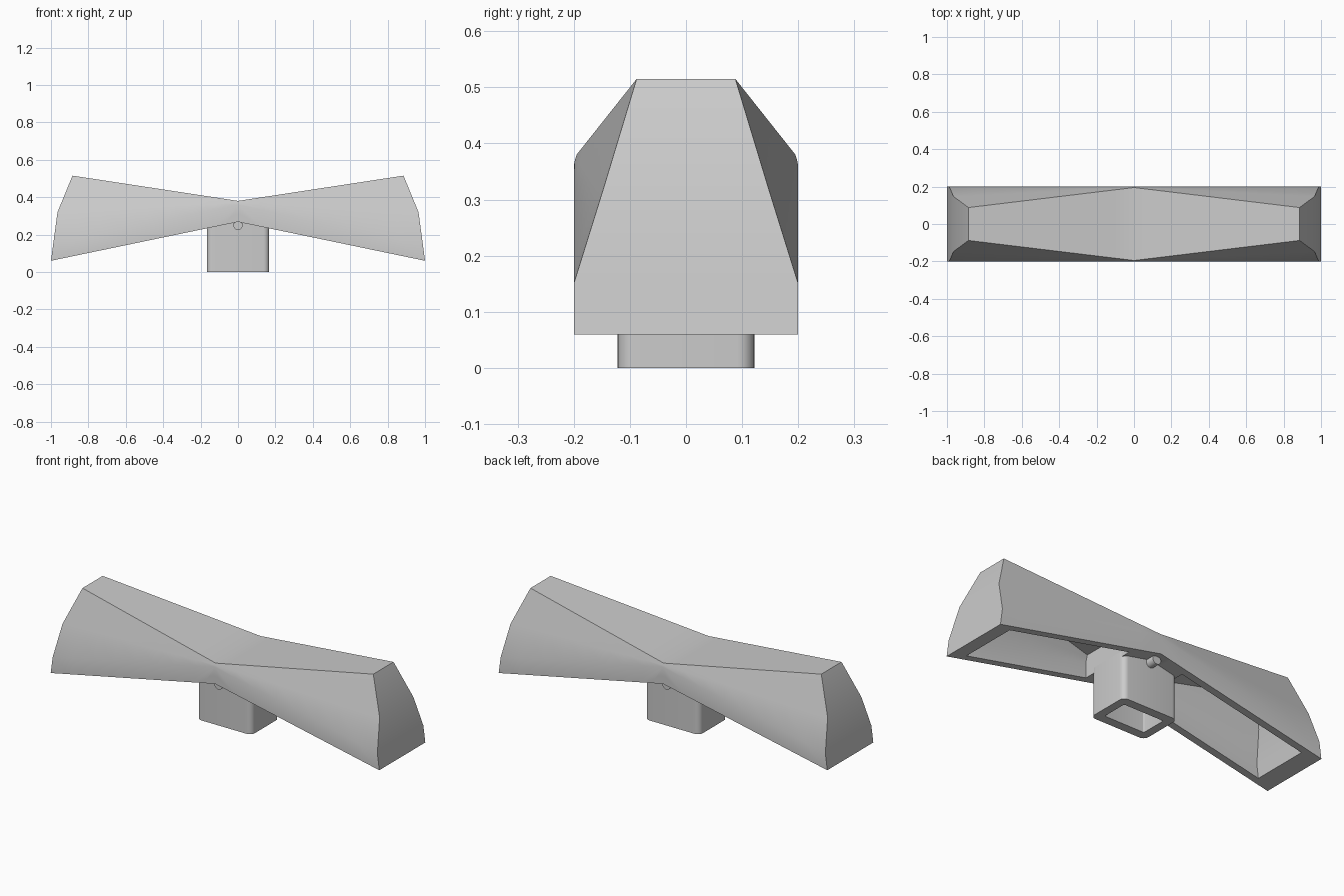
import bpy, bmesh, math
from mathutils import Vector

cube = bpy.data.objects.get("Cube")
if cube:
    bpy.data.objects.remove(cube, do_unlink=True)

grey = bpy.data.materials.new("light grey")
grey.use_nodes = True
colour = (0.6, 0.6, 0.6, 1)
grey.diffuse_color = colour
grey.node_tree.nodes["Principled BSDF"].inputs["Base Color"].default_value = colour


def finish(bm, name):
    bmesh.ops.recalc_face_normals(bm, faces=bm.faces)
    mesh = bpy.data.meshes.new(name)
    bm.to_mesh(mesh)
    bm.free()
    obj = bpy.data.objects.new(name, mesh)
    bpy.context.collection.objects.link(obj)
    mesh.materials.append(grey)
    return obj


def activate(obj):
    bpy.ops.object.select_all(action='DESELECT')
    obj.select_set(True)
    bpy.context.view_layer.objects.active = obj


def smooth(obj):
    activate(obj)
    bpy.ops.object.shade_smooth_by_angle(angle=math.radians(30))


def cut(obj, cutter):
    mod = obj.modifiers.new("cut", 'BOOLEAN')
    mod.operation = 'DIFFERENCE'
    mod.solver = 'EXACT'
    mod.object = cutter
    activate(obj)
    bpy.ops.object.modifier_apply(modifier=mod.name)
    bpy.data.objects.remove(cutter, do_unlink=True)


def loft(name, half_sections, steps=8):
    """Skin between half sections, each mirrored across y."""
    bm = bmesh.new()
    rings = []
    pairs = list(zip(half_sections, half_sections[1:]))
    for n, (a, b) in enumerate(pairs):
        for i in range(0 if n == 0 else 1, steps + 1):
            half = [Vector(p).lerp(Vector(q), i / steps) for p, q in zip(a, b)]
            ring = half + [Vector((p.x, -p.y, p.z)) for p in reversed(half)]
            rings.append([bm.verts.new(p) for p in ring])
    for r, s in zip(rings, rings[1:]):
        for i in range(len(r)):
            j = (i + 1) % len(r)
            bm.faces.new((r[i], r[j], s[j], s[i]))
    for ring in (rings[0], rings[-1]):
        k = len(ring)
        for i in range(k // 2 - 1):
            bm.faces.new((ring[i], ring[i + 1], ring[k - 2 - i], ring[k - 1 - i]))
    return finish(bm, name)


def flip(points):
    return [(-x, y, z) for x, y, z in points]


def cylinder(name, radius, y0, y1, z, sides=48):
    bm = bmesh.new()
    bmesh.ops.create_cone(bm, cap_ends=True, segments=sides,
                          radius1=radius, radius2=radius, depth=y1 - y0)
    for v in bm.verts:
        x, y, h = v.co
        v.co = (x, h + (y0 + y1) / 2, y + z)
    return finish(bm, name)


def rounded_box(name, hx, hy, z0, z1, radius):
    bm = bmesh.new()
    bmesh.ops.create_cube(bm, size=2)
    for v in bm.verts:
        v.co = (v.co.x * hx, v.co.y * hy, z1 if v.co.z > 0 else z0)
    upright = [e for e in bm.edges
               if abs(e.verts[0].co.z - e.verts[1].co.z) > 0.01]
    bmesh.ops.bevel(bm, geom=upright, offset=radius, segments=6,
                    profile=0.5, affect='EDGES')
    return finish(bm, name)


# Rocker body, flared toward both ends
middle = [(0, .2, .268), (0, .2, .36), (0, .198, .37), (0, .195, .38)]
tip = [(1, .2, .06), (.988, .2, .15), (.965, .147, .32), (.885, .088, .515)]
body = loft("rocker_body", [flip(tip), middle, tip])

# Hollow underside pockets, leaving a solid block at the pivot
inner = [(.165, .16, .1), (.165, .16, .32), (.165, .155, .34), (.165, .15, .355)]
outer = [(.92, .16, 0), (.9, .16, .15), (.87, .11, .31), (.81, .055, .45)]
cut(body, loft("pocket_cutter", [inner, outer]))
cut(body, loft("pocket_cutter", [flip(inner), flip(outer)]))

# Pivot notches in the front and back walls
cut(body, cylinder("notch_cutter", .06, .122, .3, .25))
cut(body, cylinder("notch_cutter", .06, -.3, -.122, .25))
smooth(body)

# Hollow post below the rocker
post = rounded_box("post", .167, .122, 0, .262, .03)
cut(post, rounded_box("post_cutter", .122, .072, -.1, .22, .006))
smooth(post)

# Pivot pin
smooth(cylinder("pivot_pin", .025, -.17, .17, .25, 32))
